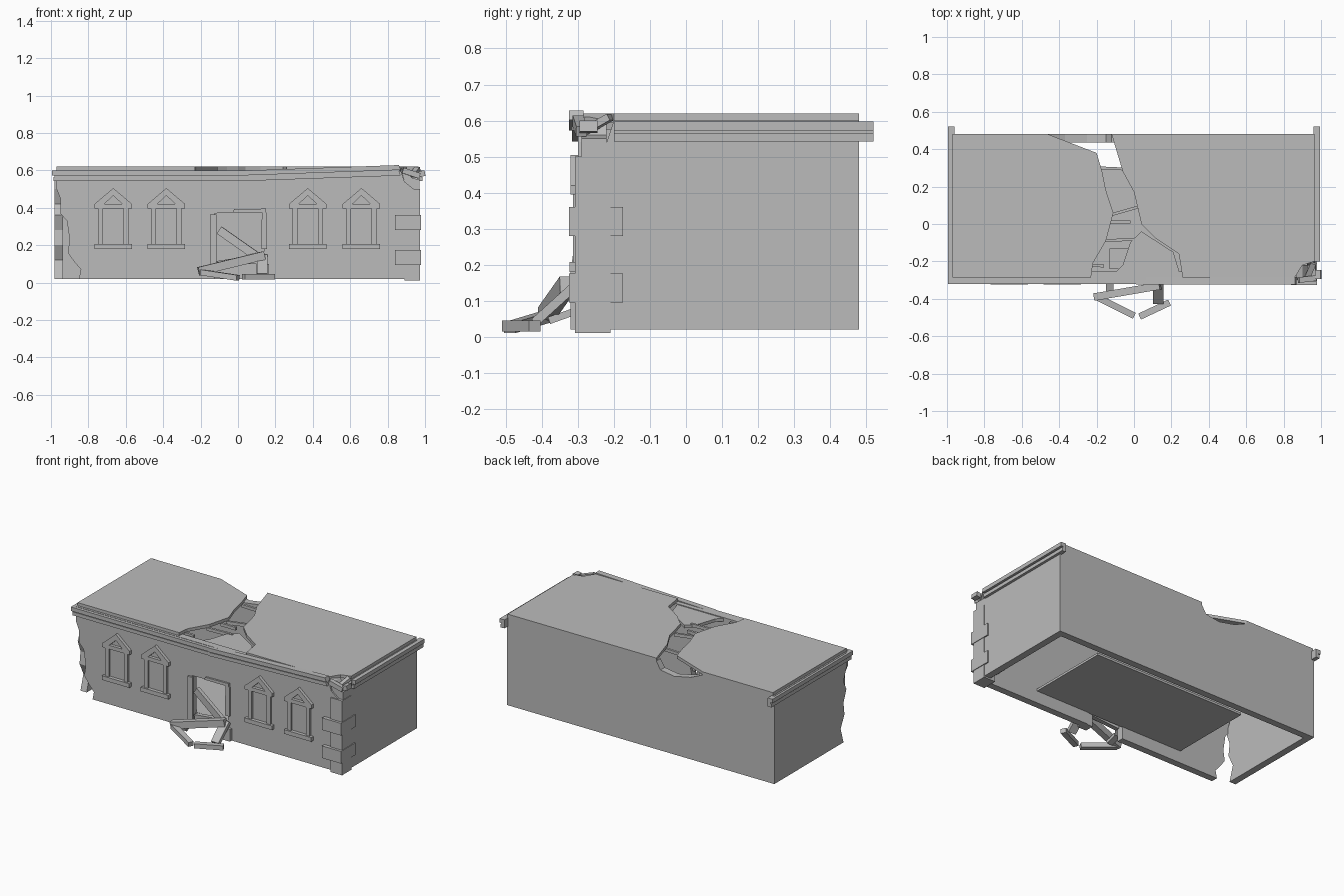
import bpy
import bmesh
from mathutils import Vector

cube = bpy.data.objects.get("Cube")
if cube:
    bpy.data.objects.remove(cube, do_unlink=True)

stone = bpy.data.materials.new("grey_stone")
stone.use_nodes = True
GREY = (.5, .5, .5, 1)
stone.diffuse_color = GREY
stone.node_tree.nodes["Principled BSDF"].inputs["Base Color"].default_value = GREY


def finish(name, bm):
    """Turn a bmesh into a flat shaded stone object."""
    bmesh.ops.recalc_face_normals(bm, faces=bm.faces)
    mesh = bpy.data.meshes.new(name)
    bm.to_mesh(mesh)
    bm.free()
    mesh.materials.append(stone)
    obj = bpy.data.objects.new(name, mesh)
    bpy.context.collection.objects.link(obj)
    return obj


def prism(name, outline, axis, start, end):
    """Extrude a flat outline along one axis, from start to end."""
    place = {
        "x": lambda a, b: (start, a, b),
        "y": lambda a, b: (a, start, b),
        "z": lambda a, b: (a, b, start),
    }[axis]
    bm = bmesh.new()
    face = bm.faces.new([bm.verts.new(place(a, b)) for a, b in outline])
    grown = bmesh.ops.extrude_face_region(bm, geom=[face])["geom"]
    shift = Vector([(end - start) * (axis == letter) for letter in "xyz"])
    moved = [part for part in grown if isinstance(part, bmesh.types.BMVert)]
    bmesh.ops.translate(bm, verts=moved, vec=shift)
    return finish(name, bm)


def box(name, x0, x1, y0, y1, z0, z1):
    return prism(name, [(x0, y0), (x1, y0), (x1, y1), (x0, y1)], "z", z0, z1)


def beam(name, start, end, width, height):
    """Rectangular timber between two points, kept upright."""
    start, end = Vector(start), Vector(end)
    along = end - start
    side = along.cross(Vector((0, 0, 1))).normalized() * width / 2
    up = side.cross(along).normalized() * height / 2
    bm = bmesh.new()
    ends = []
    for centre in (start, end):
        corners = (side + up, side - up, -side - up, up - side)
        ends.append([bm.verts.new(centre + c) for c in corners])
    first, last = ends
    bm.faces.new(first)
    bm.faces.new(last)
    for i in range(4):
        j = (i + 1) % 4
        bm.faces.new((first[i], first[j], last[j], last[i]))
    return finish(name, bm)


LEFT, RIGHT = -.98, .97
FRONT, BACK = -.3, .48
BASE, EAVES, ROOF = .02, .6, .62
THICK = .045

# Front wall: torn at one end, broken doorway, chipped upper corner
prism("front_wall", [
    (-.85, BASE), (-.84, .07), (-.875, .11), (-.91, .16), (-.9, .23),
    (-.915, .33), (-.95, .37), (-.95, .45), (-.97, .5), (-.97, EAVES),
    (.87, EAVES), (.89, .54), (.94, .5), (RIGHT, .49), (RIGHT, BASE),
    (.14, BASE), (.13, .12), (.145, .2), (.13, .27), (.15, .34), (.14, .38),
    (-.125, .37), (-.125, BASE)], "y", FRONT, FRONT + THICK)

# Side walls
prism("torn_side_wall", [
    (BACK, BASE), (BACK, EAVES), (-.27, EAVES), (-.27, .5), (-.24, .42),
    (-.27, .36), (-.24, .28), (-.25, .2), (-.21, .12), (-.24, BASE)],
    "x", LEFT, LEFT + THICK)
prism("quoin_side_wall", [
    (BACK, BASE), (BACK, EAVES), (-.2, EAVES), (-.22, .54), (-.25, .5),
    (FRONT, .49), (FRONT, BASE)], "x", RIGHT - THICK, RIGHT)

# Back wall with a bite out of the top
prism("back_wall", [
    (LEFT, BASE), (LEFT, EAVES), (-.46, EAVES), (-.37, .56), (-.25, .535),
    (-.15, .55), (-.12, EAVES), (RIGHT, EAVES), (RIGHT, BASE)],
    "y", BACK - THICK, BACK)

# Interior floor, open to the ground around it
box("floor", -.57, .53, -.26, .3, .1, .115)

# Split roof and the sagging piece in the gap
prism("roof_left", [
    (-.97, -.285), (-.97, BACK), (-.46, BACK), (-.2, .38), (-.17, .28),
    (-.15, .18), (-.11, .06), (-.15, -.09), (-.22, -.21), (-.23, -.285)],
    "z", EAVES, ROOF)
prism("roof_right", [
    (.26, -.285), (.24, -.16), (.12, -.08), (.04, 0), (0, .17), (-.06, .28),
    (-.12, BACK), (.965, BACK), (.965, -.2), (.9, -.22), (.86, -.285)],
    "z", EAVES, ROOF)
prism("sagging_roof_piece", [
    (-.12, -.28), (-.06, -.22), (-.02, -.1), (.04, -.04), (.21, -.15),
    (.25, -.28)], "z", .575, .595)
box("fallen_roof_piece", -.13, -.02, -.24, -.13, .4, .42)

# Exposed rafters across the gap
for start, end in [
        ((-.18, .3), (.04, .29)), ((-.12, .05), (.02, .09)),
        ((-.13, .01), (-.02, .01)), ((-.16, -.09), (.02, -.08)),
        ((-.23, -.22), (-.16, -.225))]:
    beam("rafter", (*start, .59), (*end, .59), .015, .02)

# Cornices in two bands with a groove between them
BANDS = [("upper", .572, .598, .03), ("groove", .564, .573, .015),
         ("lower", .542, .565, .022)]
for band, low, high, out in BANDS:
    box(band + "_side_cornice_left", LEFT + .015 - out, LEFT + .02,
        -.29 - out, .52, low, high)
    box(band + "_side_cornice_right", RIGHT - .01, RIGHT - .005 + out,
        -.2, .52, low, high)
    box(band + "_front_cornice_left", LEFT + .015 - out, .01,
        -.29 - out, -.28, low, high)
    # The loose half climbs toward the broken corner
    rise = .03
    prism(band + "_front_cornice_right", [
        (.01, low), (.01, high), (.86, high + rise), (.87, low + rise)],
        "y", -.294 - out, -.285)

# Chipped masonry at the broken corner
prism("corner_rubble", [
    (.87, .61), (.9, .6), (.93, .56), (RIGHT, .55), (RIGHT, .5), (.94, .5),
    (.89, .54)], "y", -.29, -.22)
beam("corner_chunk", (.88, -.3, .6), (.97, -.29, .57), .03, .03)
beam("corner_chunk", (.93, -.28, .57), (.96, -.21, .61), .03, .02)
beam("cornice_stub", (.97, -.27, .58), (1, -.27, .585), .05, .03)

# Corner quoins
box("quoin_column", .89, .974, -.308, -.21, .01, .5)
for low in (.095, .28):
    box("quoin_block", .84, .978, -.325, -.175, low, low + .08)

# Windows: sill, jambs, header and open pediment
for centre in (-.667, -.383, .373, .66):
    box("window_sill", centre - .1, centre + .1, -.323, FRONT, .18, .207)
    for sign in (-1, 1):
        edges = sorted((centre + sign * .055, centre + sign * .082))
        box("window_jamb", *edges, -.314, FRONT, .207, .395)
    box("window_header", centre - .1, centre + .1, -.32, FRONT, .395, .42)
    for sign in (-1, 1):
        prism("window_pediment", [
            (centre + sign * .1, .42), (centre, .505), (centre, .465),
            (centre + sign * .048, .42)], "y", -.32, FRONT)

# Doorway trim
box("door_jamb", -.15, -.115, -.312, FRONT, .06, .365)
prism("door_jamb_broken", [
    (.125, .18), (.155, .18), (.155, .37), (.13, .395), (.125, .3)],
    "y", -.312, -.27)
prism("door_lintel_stub", [
    (-.03, .375), (-.02, .392), (.15, .395), (.15, .375)], "y", -.312, -.28)
box("door_step", .1, .165, -.32, -.26, BASE, .1)

# Collapsed door timbers
beam("plank_leaning", (-.1, -.29, .28), (.1, -.31, .14), .025, .045)
beam("plank_inside", (-.11, -.28, .1), (.08, -.3, .13), .03, .03)
beam("beam_crossing", (-.21, -.39, .06), (.14, -.33, .145), .04, .045)
beam("beam_forward", (-.2, -.39, .055), (0, -.49, .025), .035, .03)
beam("beam_ground", (.03, -.495, .03), (.19, -.42, .03), .035, .03)
beam("plank_sloped", (.13, -.31, .14), (.13, -.42, .04), .055, .025)
beam("plank_slope_left", (-.13, -.31, .07), (-.13, -.38, .045), .04, .02)
